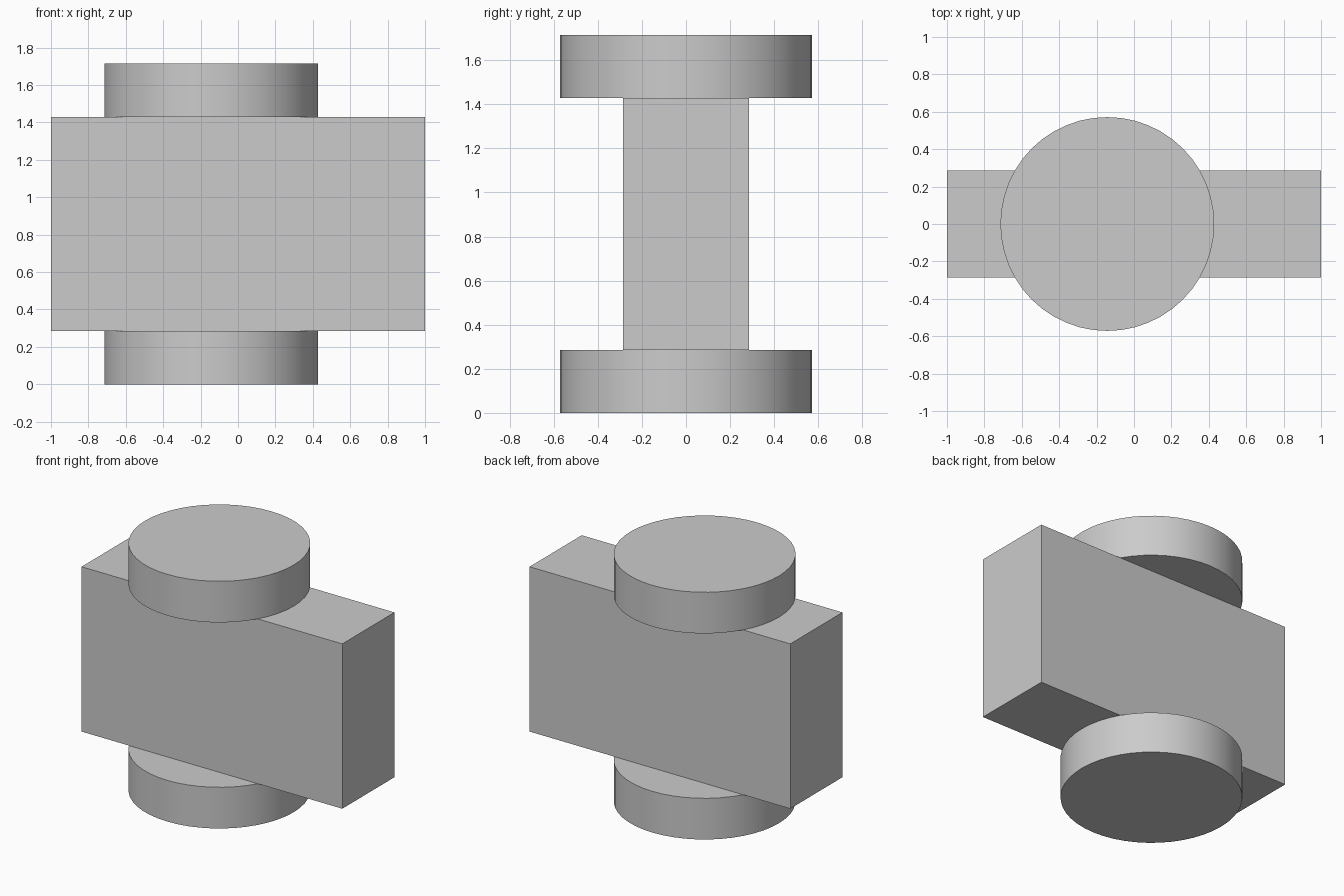
import bpy
import math

if "Cube" in bpy.data.objects:
    bpy.data.objects.remove(bpy.data.objects["Cube"])

U = 2 / 7                  # the model follows a grid of sevenths
DISC_RADIUS = 2 * U
DISC_X = -U / 2


def disc(name, z_bottom):
    bpy.ops.mesh.primitive_cylinder_add(
        vertices=48, radius=DISC_RADIUS, depth=U,
        location=(DISC_X, 0, z_bottom + U / 2))
    bpy.context.object.name = name
    bpy.ops.object.shade_smooth_by_angle(angle=math.radians(30))


# Upright slab
bpy.ops.mesh.primitive_cube_add(size=1, location=(0, 0, 3 * U))
slab = bpy.context.object
slab.name = "slab"
slab.scale = (7 * U, 2 * U, 4 * U)
bpy.ops.object.transform_apply(location=False, rotation=False, scale=True)

# Round discs below and above the slab
disc("bottom_disc", 0)
disc("top_disc", 5 * U)
